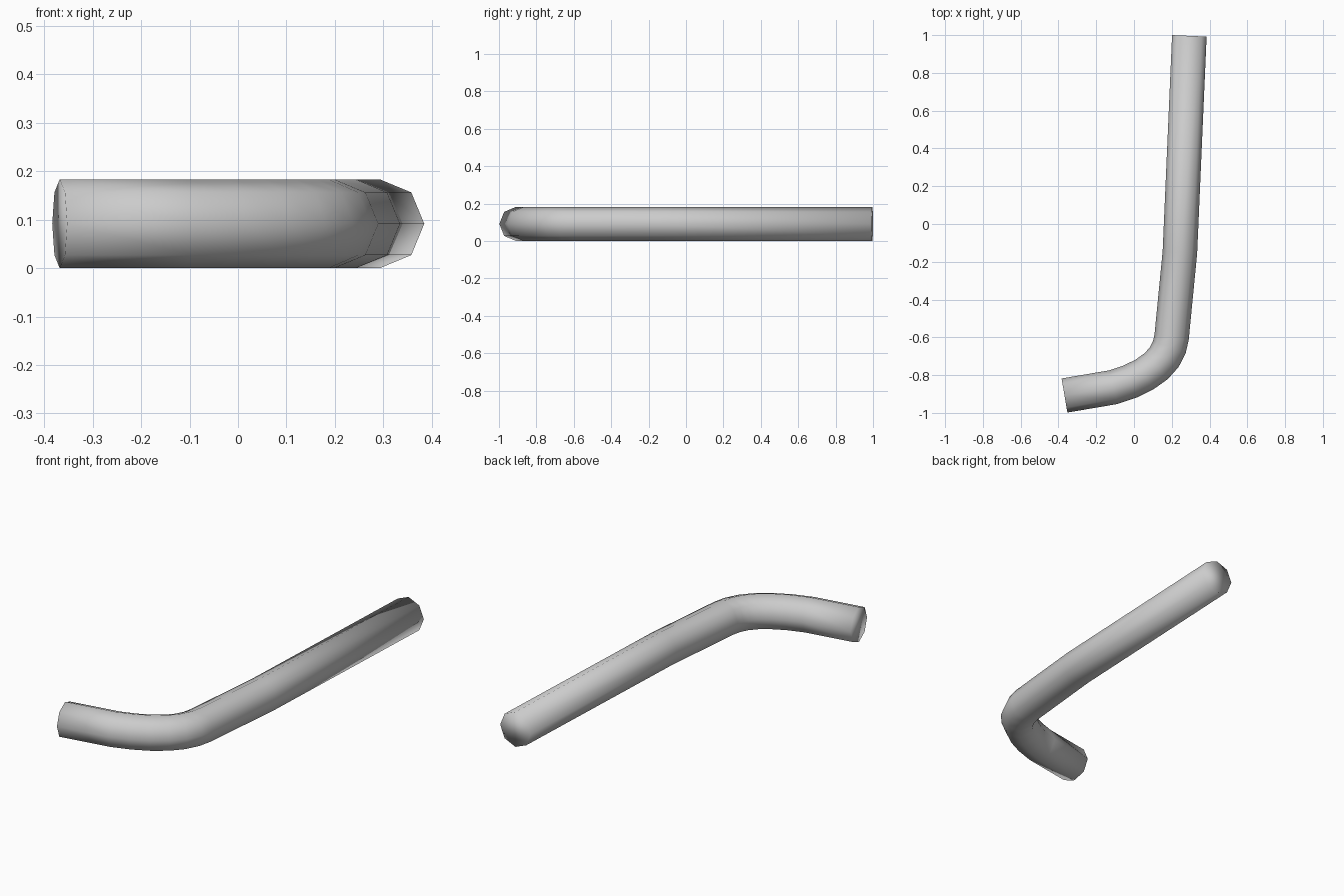
import bpy, bmesh, math
from mathutils import Vector

if "Cube" in bpy.data.objects:
    bpy.data.objects.remove(bpy.data.objects["Cube"])

RADIUS = 0.0915
SIDES = 8

# Centre line of the bent rod, seen from above
path = [Vector(p) for p in [
    (0.293, 0.996), (0.243, -0.15), (0.199, -0.60), (0.187, -0.652),
    (0.16, -0.705), (0.117, -0.753), (0.055, -0.797), (-0.018, -0.833),
    (-0.11, -0.864), (-0.368, -0.908)]]

bm = bmesh.new()

# One mitred octagonal ring per path point
rings = []
for i, p in enumerate(path):
    a = (p - path[max(i - 1, 0)])
    b = (path[min(i + 1, len(path) - 1)] - p)
    a, b = (a if a.length else b).normalized(), (b if b.length else a).normalized()
    t = (a + b).normalized()
    side = Vector((-t.y, t.x)) * RADIUS / t.dot(a)
    ring = []
    for k in range(SIDES):
        ang = 2 * math.pi * k / SIDES
        q = p + side * math.cos(ang)
        ring.append(bm.verts.new((q.x, q.y, RADIUS + RADIUS * math.sin(ang))))
    rings.append(ring)

# Tube wall and end caps
for r, s in zip(rings, rings[1:]):
    for k in range(SIDES):
        n = (k + 1) % SIDES
        bm.faces.new((r[k], r[n], s[n], s[k]))
bm.faces.new(rings[0])
bm.faces.new(rings[-1])
bmesh.ops.recalc_face_normals(bm, faces=bm.faces)
for f in bm.faces:
    f.smooth = True

mesh = bpy.data.meshes.new("bent_rod")
bm.to_mesh(mesh)
bm.free()
bpy.context.collection.objects.link(bpy.data.objects.new("bent_rod", mesh))
